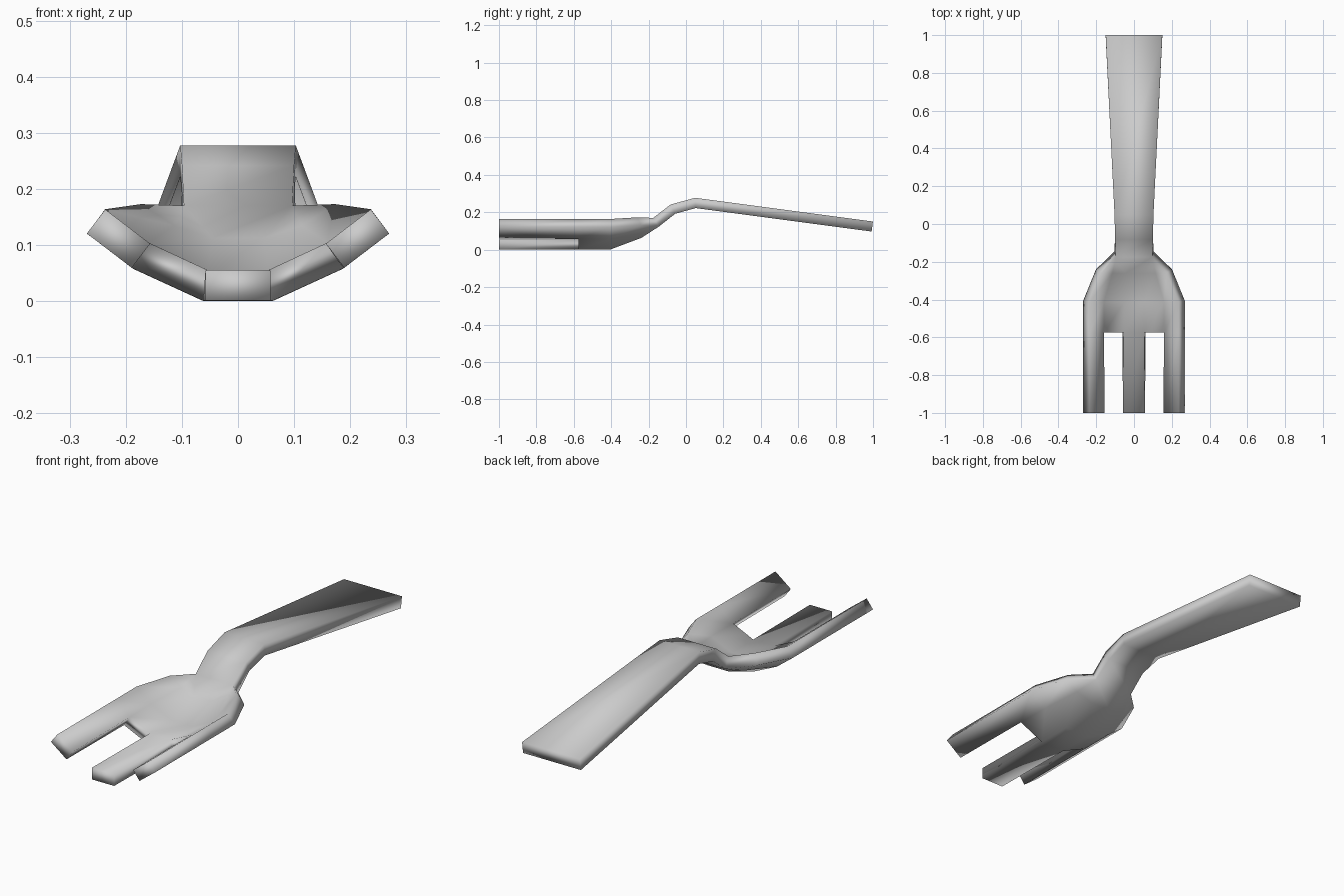
import bpy, bmesh

cube = bpy.data.objects.get("Cube")
if cube:
    bpy.data.objects.remove(cube)

metal = bpy.data.materials.new("grey metal")
metal.use_nodes = True
GREY = (0.6, 0.6, 0.6, 1)
metal.diffuse_color = GREY
metal.node_tree.nodes["Principled BSDF"].inputs["Base Color"].default_value = GREY

# Middle surface: each row is y, then (x, z) from centre to rim on the left half
tine = [(0.058, 0.028), (0.173, 0.081), (0.253, 0.142)]
rows = [
    (-1.0, tine),
    (-0.575, tine),
    (-0.41, tine),
    (-0.25, [(0.05, 0.088), (0.125, 0.112), (0.187, 0.152)]),
    (-0.16, [(0.10, 0.147)] * 3),
    (-0.07, [(0.10, 0.217)] * 3),
    (0.05, [(0.103, 0.25)] * 3),
    (0.996, [(0.15, 0.124)] * 3),
]

bm = bmesh.new()
grid = []
for y, half in rows:
    section = [(-x, z) for x, z in reversed(half)] + half
    made = {}
    # Columns that share a point share a vertex, so the bowl fans into the neck
    grid.append([made.setdefault(p, None) or made.update({p: bm.verts.new((p[0], y, p[1]))})
                 or made[p] for p in section])

for r in range(len(rows) - 1):
    for c in range(5):
        if r == 0 and c in (1, 3):        # slots between the tines
            continue
        ring = [grid[r][c], grid[r][c + 1], grid[r + 1][c + 1], grid[r + 1][c]]
        corners = list(dict.fromkeys(ring))
        if len(corners) > 2:
            bm.faces.new(corners)

mesh = bpy.data.meshes.new("fork")
bm.to_mesh(mesh)
bm.free()
mesh.materials.append(metal)
mesh.shade_smooth()
fork = bpy.data.objects.new("fork", mesh)
bpy.context.collection.objects.link(fork)

# Sheet thickness
shell = fork.modifiers.new("thickness", 'SOLIDIFY')
shell.thickness = 0.054
shell.offset = 0
shell.use_even_offset = True
